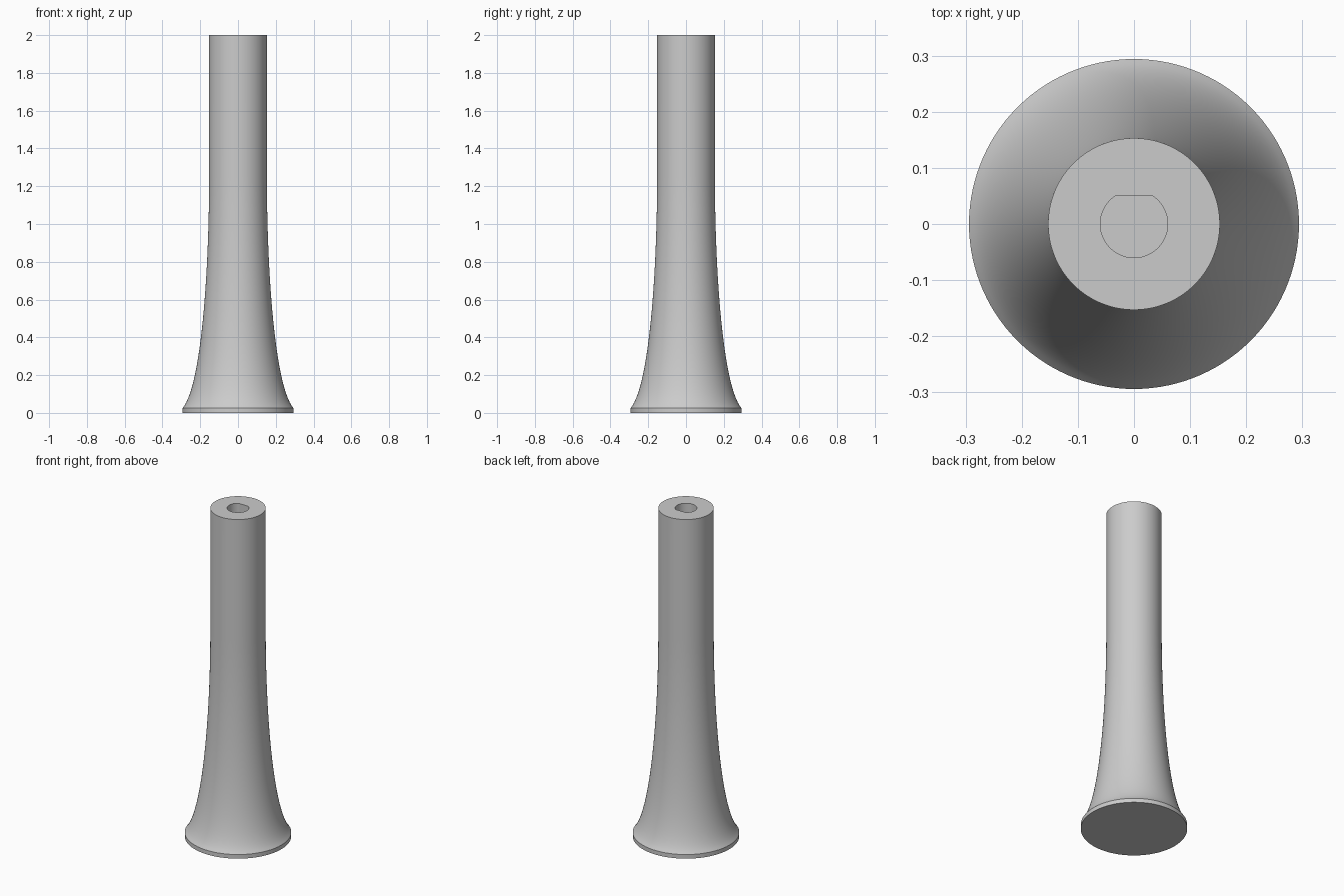
import bpy, bmesh, math
from mathutils import Vector

default = bpy.data.objects.get("Cube")
if default:
    bpy.data.objects.remove(default, do_unlink=True)

SEGMENTS = 120
SHAFT_R, BASE_R, RIM_Z, TOP_Z = 0.153, 0.294, 0.025, 2.0
HOLE_R, HOLE_FLAT, HOLE_DEPTH = 0.06, 0.05, 0.4

grey = bpy.data.materials.new("plain_grey")
grey.use_nodes = True
colour = (0.6, 0.6, 0.6, 1)
grey.diffuse_color = colour
grey.node_tree.nodes["Principled BSDF"].inputs["Base Color"].default_value = colour


def ring(bm, radius, z, flat=None):
    """Circle of vertices, optionally cut flat on the +y side."""
    verts = []
    for i in range(SEGMENTS):
        a = math.tau * i / SEGMENTS
        r = radius
        if flat and math.sin(a) > 0:
            r = min(r, flat / math.sin(a))
        verts.append(bm.verts.new((r * math.cos(a), r * math.sin(a), z)))
    return verts


def bezier(points, t):
    while len(points) > 1:
        points = [a.lerp(b, t) for a, b in zip(points, points[1:])]
    return points[0]


# Outer profile: thin rim, flared foot, straight shaft
flare = [Vector(p) for p in ((BASE_R, RIM_Z), (0.194, 0.14), (SHAFT_R, 0.75), (SHAFT_R, 1.25))]
profile = [(BASE_R, 0)] + [tuple(bezier(flare, i / 32)) for i in range(33)] + [(SHAFT_R, TOP_Z)]

bm = bmesh.new()
rings = [ring(bm, r, z) for r, z in profile]

# D-shaped blind socket in the top
for z in (TOP_Z, TOP_Z - HOLE_DEPTH):
    rings.append(ring(bm, HOLE_R, z, HOLE_FLAT))

for low, high in zip(rings, rings[1:]):
    for i in range(SEGMENTS):
        j = (i + 1) % SEGMENTS
        bm.faces.new((low[i], low[j], high[j], high[i]))
bm.faces.new(rings[0][::-1])
bm.faces.new(rings[-1])

mesh = bpy.data.meshes.new("flared_handle")
bm.to_mesh(mesh)
bm.free()
mesh.materials.append(grey)
handle = bpy.data.objects.new("flared_handle", mesh)
bpy.context.collection.objects.link(handle)

bpy.ops.object.select_all(action="DESELECT")
handle.select_set(True)
bpy.context.view_layer.objects.active = handle
bpy.ops.object.shade_smooth_by_angle(angle=math.radians(25))
